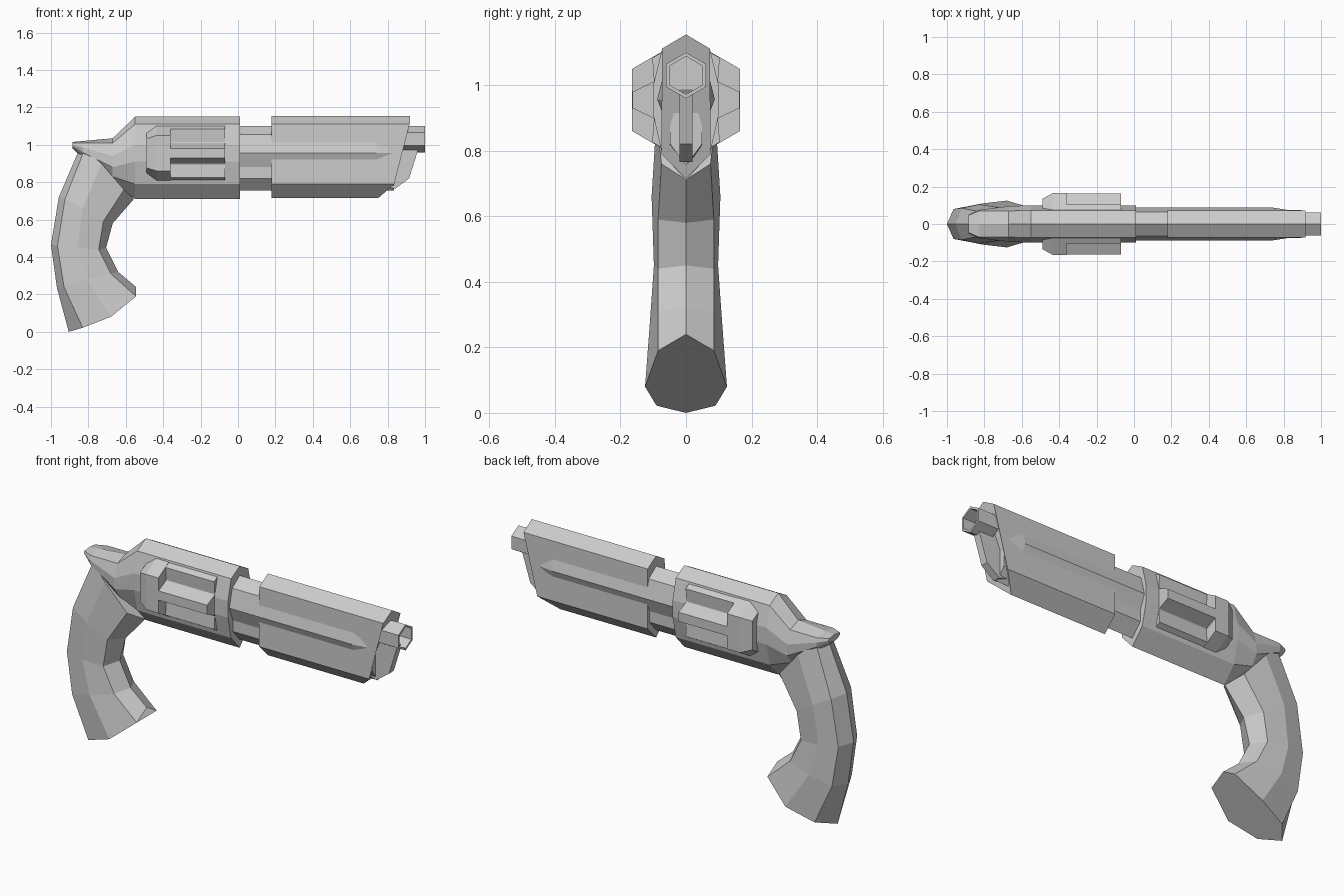
import bpy, bmesh, math

if "Cube" in bpy.data.objects:
    bpy.data.objects.remove(bpy.data.objects["Cube"])

grey = bpy.data.materials.new("plain grey")
grey.use_nodes = True
GREY = (0.6, 0.6, 0.6, 1)
grey.diffuse_color = GREY
grey.node_tree.nodes["Principled BSDF"].inputs["Base Color"].default_value = GREY


def loft(name, rings):
    """Skin a list of closed 3D rings and cap both ends."""
    bm = bmesh.new()
    loops = [[bm.verts.new(p) for p in ring] for ring in rings]
    n = len(loops[0])
    for a, b in zip(loops, loops[1:]):
        for i in range(n):
            j = (i + 1) % n
            bm.faces.new((a[i], a[j], b[j], b[i]))
    bm.faces.new(loops[0])
    bm.faces.new(loops[-1])
    bmesh.ops.recalc_face_normals(bm, faces=bm.faces)
    mesh = bpy.data.meshes.new(name)
    bm.to_mesh(mesh)
    bm.free()
    mesh.materials.append(grey)
    obj = bpy.data.objects.new(name, mesh)
    bpy.context.collection.objects.link(obj)
    return obj


def mirrored(points):
    """Close a half outline of (x, y, z) by mirroring it across y = 0."""
    return points + [(x, -y, z) for x, y, z in reversed(points) if y > 0]


def section(x, half):
    return mirrored([(x, y, z) for y, z in half])


def hexagon(x, radius, z):
    return [(x, radius * math.sin(k * math.pi / 3), z + radius * math.cos(k * math.pi / 3))
            for k in range(6)]


# Frame, sloping down at the rear into a flat spur
frame = [(0, 1.15), (.073, 1.11), (.1, 1.0), (.1, .91), (.073, .79), (0, .71)]
loft("frame", [
    section(-.885, [(0, 1.015), (.045, 1.01), (.05, 1.0), (.045, .995), (.03, .985), (0, .98)]),
    section(-.83, [(0, 1.02), (.07, 1.01), (.075, .985), (.07, .96), (.05, .94), (0, .93)]),
    section(-.67, [(0, 1.035), (.07, 1.01), (.095, .94), (.095, .88), (.06, .83), (0, .8)]),
    section(-.55, frame),
    section(.01, frame)])

# Curved grip, flaring at the butt; each row runs from back edge to front edge
grip_rows = [
    [(-.845, 0, .985), (-.82, .065, .975), (-.73, .09, .9), (-.61, .075, .76), (-.555, 0, .712)],
    [(-.958, 0, .72), (-.925, .085, .71), (-.83, .105, .66), (-.72, .085, .59), (-.67, 0, .58)],
    [(-1, 0, .465), (-.965, .08, .46), (-.86, .098, .45), (-.745, .085, .44), (-.705, 0, .45)],
    [(-.968, 0, .235), (-.93, .085, .24), (-.81, .11, .28), (-.68, .085, .31), (-.64, 0, .32)],
    [(-.905, 0, 0), (-.83, .09, .022), (-.68, .125, .08), (-.545, .085, .19), (-.545, 0, .24)]]
loft("grip", [mirrored(row) for row in grip_rows])

# Six-sided drum: plain bevelled rear, fluted front
AXIS = .955
loft("drum_rear", [hexagon(-.49, .155, AXIS), hexagon(-.435, .19, AXIS), hexagon(-.36, .19, AXIS)])


def fluted(x):
    ring = []
    for k in range(6):
        a = k * math.pi / 3
        for out, side in ((.1, -.055), (.163, -.025), (.163, .025), (.1, .055)):
            ring.append((x, out * math.cos(a) - side * math.sin(a),
                         AXIS + out * math.sin(a) + side * math.cos(a)))
    return ring


loft("drum_flutes", [fluted(-.37), fluted(-.07)])

# Inner core, whose side ridges show through the barrel shroud
core = [(0, 1.1), (.063, 1.055), (.088, .957), (.058, .88), (.058, .82), (0, .755)]
core_tip = [(y * .83, z) for y, z in core]
loft("core", [section(0, core), section(.74, core), section(.835, core_tip)])

# Barrel shroud with a raked front
shroud = [(0, 1.155), (.073, 1.112), (.075, .79), (0, .715)]
front_x = (.92, .918, .835, .75)
loft("barrel_shroud", [section(.178, shroud),
                       mirrored([(x, y, z) for x, (y, z) in zip(front_x, shroud)])])

# Hollow muzzle
loft("muzzle", [hexagon(.88, .07, 1.03), hexagon(1, .07, 1.03),
                hexagon(1, .058, 1.03), hexagon(.93, .058, 1.03)])

# Narrow lug under the muzzle
lug = [(.85, 1.0), (.965, .98), (.915, .82), (.84, .765), (.78, .78)]
loft("front_lug", [[(x, y, z) for x, z in lug] for y in (-.02, .02)])
